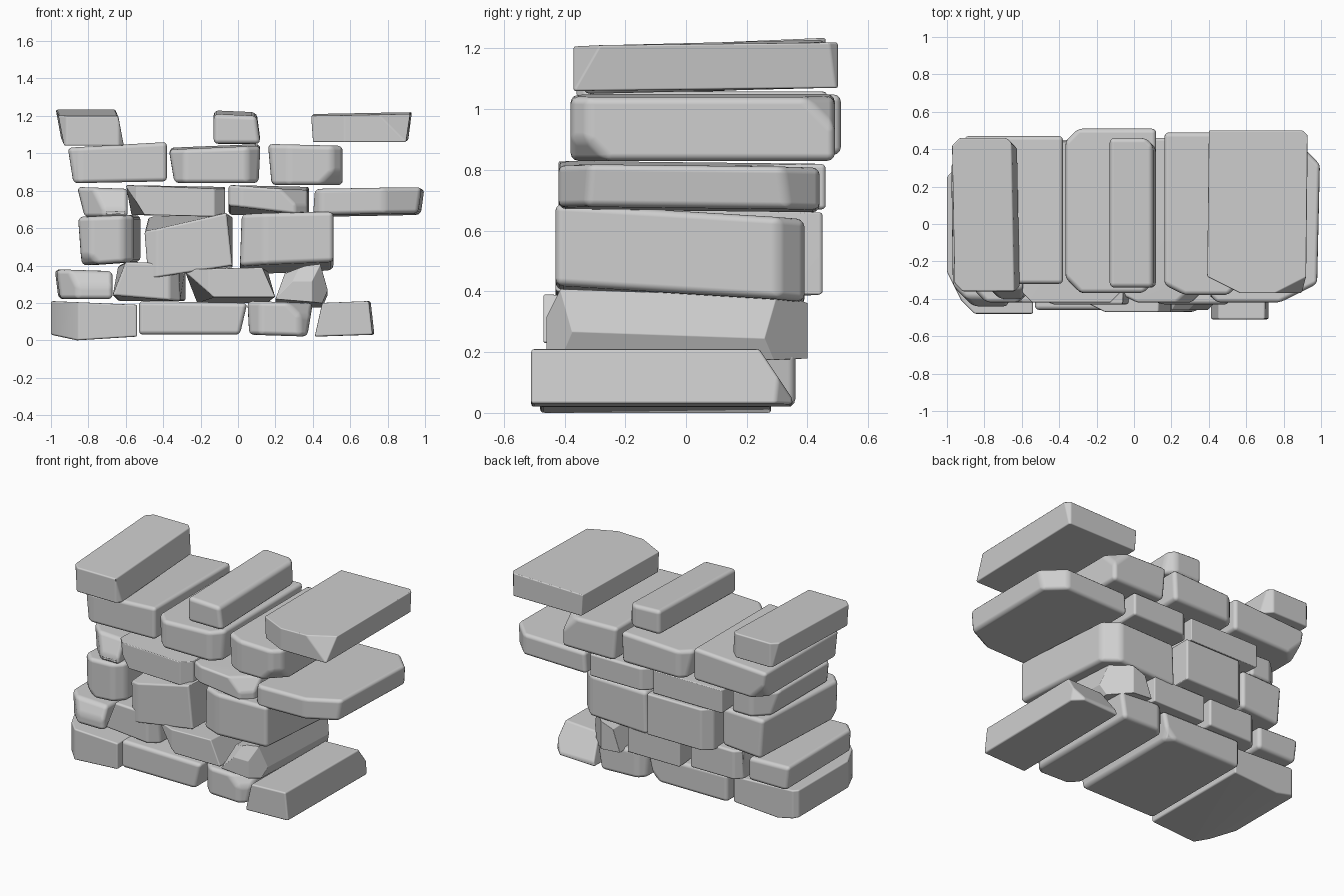
import bpy
import bmesh
from mathutils import Vector

if "Cube" in bpy.data.objects:
    bpy.data.objects.remove(bpy.data.objects["Cube"], do_unlink=True)

# Single stone colour
stone_grey = bpy.data.materials.new("stone_grey")
stone_grey.use_nodes = True
GREY = (0.62, 0.62, 0.62, 1)
stone_grey.diffuse_color = GREY
shader = next(n for n in stone_grey.node_tree.nodes if n.type == 'BSDF_PRINCIPLED')
shader.inputs["Base Color"].default_value = GREY

SIDES = {
    "left": Vector((-1, 0, 0)), "right": Vector((1, 0, 0)),
    "front": Vector((0, -1, 0)), "back": Vector((0, 1, 0)),
    "bottom": Vector((0, 0, -1)), "top": Vector((0, 0, 1)),
}


def rebuild_hull(bm):
    """Close the stone as a convex solid with clean flat faces."""
    points = [v.co.copy() for v in bm.verts]
    bm.clear()
    for p in points:
        bm.verts.new(p)
    bmesh.ops.remove_doubles(bm, verts=bm.verts[:], dist=0.002)
    bmesh.ops.convex_hull(bm, input=bm.verts[:])
    loose = [v for v in bm.verts if not v.link_faces]
    bmesh.ops.delete(bm, geom=loose, context='VERTS')
    bmesh.ops.dissolve_limit(bm, angle_limit=0.03, verts=bm.verts[:], edges=bm.edges[:])
    bmesh.ops.recalc_face_normals(bm, faces=bm.faces[:])


def stone(name, outline, depth, shift=(0, 0), back_outline=None, cuts=None):
    """Stretch a front outline to the back one, then chip the corners.
    A cut names the sides it faces (viewer's left and right) and its depth."""
    bm = bmesh.new()
    front, back = depth
    for x, z in outline:
        bm.verts.new((x, front, z))
    for x, z in back_outline or outline:
        bm.verts.new((x + shift[0], back, z + shift[1]))
    rebuild_hull(bm)
    for words, amount in (cuts or {}).items():
        normal = sum((SIDES[w] for w in words.split()), Vector()).normalized()
        reach = max(v.co.dot(normal) for v in bm.verts) - amount
        bmesh.ops.bisect_plane(bm, geom=bm.verts[:] + bm.edges[:] + bm.faces[:],
                               plane_co=normal * reach, plane_no=normal, clear_outer=True)
        rebuild_hull(bm)
    mesh = bpy.data.meshes.new(name)
    bm.to_mesh(mesh)
    bm.free()
    mesh.materials.append(stone_grey)
    for face in mesh.polygons:
        face.use_smooth = True
    obj = bpy.data.objects.new(name, mesh)
    bpy.context.collection.objects.link(obj)
    bevel = obj.modifiers.new("worn_edges", 'BEVEL')
    bevel.width = 0.025
    bevel.segments = 3
    bevel.limit_method = 'ANGLE'
    bevel.angle_limit = 0.4
    bevel.harden_normals = True


def block(left, right, bottom, top):
    """Plain rectangular outline for the back end of a stone."""
    return [(left, bottom), (right, bottom), (right, top), (left, top)]


# Bottom course
stone("base_stone_left", [(-1, .03), (-.86, 0), (-.54, .02), (-.54, .19), (-1, .21)],
      (-.48, .28), cuts={"front left left": .1, "front left": .025, "back left": .02})
stone("base_stone_long", [(-.53, .03), (.01, .03), (.05, .2), (-.53, .21)],
      (-.46, .33), cuts={"back right bottom": .03})
stone("base_stone_middle", [(.06, .03), (.37, .02), (.4, .2), (.05, .21)],
      (-.47, .36), cuts={"front left": .05, "front right": .05, "front right top": .04,
                         "back left": .04})
stone("base_stone_right", [(.41, .02), (.72, .03), (.7, .21), (.45, .2)],
      (-.51, .35), (.01, 0), cuts={"back back back top top": .09, "back right": .04})

# Second course
stone("second_stone_left", [(-.95, .22), (-.67, .22), (-.67, .37), (-.97, .38)],
      (-.44, .33), (-.01, 0), cuts={"front front top": .04, "front left": .07})
stone("second_stone_wedge", [(-.67, .24), (-.31, .21), (-.32, .41), (-.6, .42)],
      (-.42, .36), back_outline=block(-.64, -.28, .21, .4),
      cuts={"front right": .04, "back left": .03})
stone("second_stone_middle", [(-.13, .23), (.2, .23), (.13, .39), (-.29, .38)],
      (-.47, .38), back_outline=block(-.22, .16, .2, .37),
      cuts={"front front left": .06})
stone("second_stone_right",
      [(.2, .22), (.45, .2), (.48, .27), (.44, .41), (.36, .4), (.25, .36)],
      (-.46, .4), (0, -.03),
      cuts={"front right": .06, "front left top": .05, "front front top": .04,
            "back right": .1})

# Third course
stone("third_stone_left", [(-.84, .4), (-.56, .42), (-.56, .67), (-.86, .66)],
      (-.42, .37), (.04, 0), cuts={"front left": .05, "front right": .04,
                                   "front left bottom": .03})
stone("third_stone_middle", [(-.48, .33), (-.03, .4), (-.06, .68), (-.5, .58)],
      (-.43, .45), back_outline=block(-.48, -.03, .39, .66),
      cuts={"front front left": .03, "back left": .04})
stone("third_stone_right", [(.01, .4), (.51, .42), (.51, .69), (.02, .68)],
      (-.43, .39), (0, -.05), cuts={"back right": .06, "front front left": .06})

# Fourth course
stone("fourth_stone_left", [(-.82, .66), (-.59, .66), (-.59, .81), (-.86, .82)],
      (-.4, .37), cuts={"front left": .1, "front front top": .05, "back left": .09})
stone("fourth_stone_long", [(-.5, .67), (-.07, .66), (-.07, .81), (-.6, .83)],
      (-.42, .44), back_outline=block(-.57, -.07, .67, .82),
      cuts={"front left": .04, "front right": .04})
stone("fourth_stone_middle", [(-.05, .72), (.37, .67), (.37, .8), (-.05, .83)],
      (-.42, .46), back_outline=block(-.05, .38, .67, .82),
      cuts={"front right top": .08, "front right": .04, "front front left": .03,
            "back left": .04})
stone("fourth_stone_right", [(.4, .67), (.96, .68), (.98, .82), (.41, .81)],
      (-.42, .44), (.02, -.01), cuts={"front front right": .09, "front left": .03,
                                      "back right": .09})

# Fifth course
stone("fifth_stone_left", [(-.88, .84), (-.38, .85), (-.38, 1.06), (-.91, 1.03)],
      (-.32, .47), cuts={"front front left": .03, "back left bottom": .05})
stone("fifth_stone_middle", [(-.34, .84), (.11, .84), (.12, 1.04), (-.37, 1.02)],
      (-.37, .51), (0, .01), cuts={"front left": .06, "front right": .05, "back left": .05})
stone("fifth_stone_right", [(.18, .83), (.56, .83), (.56, 1.04), (.16, 1.05)],
      (-.38, .49), cuts={"front front left": .05, "front right": .04,
                         "front right bottom": .04, "back right top": .06})

# Top course
stone("top_stone_left", [(-.93, 1.04), (-.61, 1.04), (-.64, 1.2), (-.96, 1.2)],
      (-.36, .46), (-.015, .035), cuts={"front left": .03, "front right": .02,
                                        "back right": .04, "back left": .03})
stone("top_stone_middle", [(-.13, 1.05), (.12, 1.05), (.1, 1.2), (-.13, 1.21)],
      (-.34, .46), (0, .02), cuts={"back right": .04})
stone("top_stone_right", [(.4, 1.06), (.9, 1.06), (.92, 1.21), (.39, 1.2)],
      (-.37, .5), (.01, .01), cuts={"front front left": .08, "front front right top": .07,
                                    "back right": .02})
